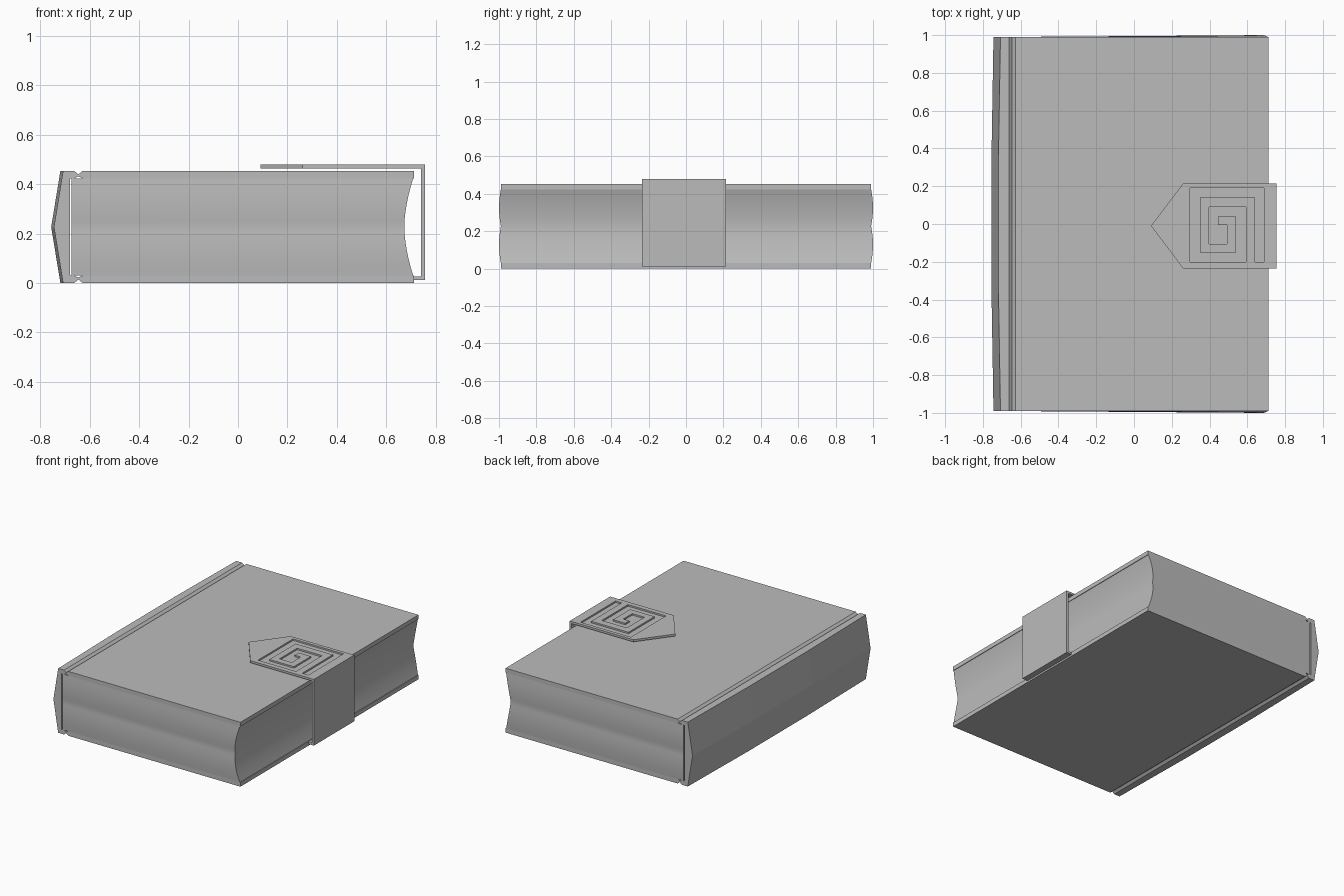
import bpy, bmesh, math

cube = bpy.data.objects.get("Cube")
if cube:
    bpy.data.objects.remove(cube, do_unlink=True)

grey = bpy.data.materials.new("plain grey")
grey.use_nodes = True
COLOUR = (0.5, 0.5, 0.5, 1)
grey.diffuse_color = COLOUR
grey.node_tree.nodes["Principled BSDF"].inputs["Base Color"].default_value = COLOUR


def loft(name, rings, smooth=None):
    """Skin a row of closed rings and cap both ends."""
    bm = bmesh.new()
    rows = [[bm.verts.new(p) for p in ring] for ring in rings]
    for a, b in zip(rows, rows[1:]):
        for i in range(len(a)):
            j = (i + 1) % len(a)
            bm.faces.new((a[i], a[j], b[j], b[i]))
    bm.faces.new(rows[0])
    bm.faces.new(rows[-1])
    bmesh.ops.recalc_face_normals(bm, faces=bm.faces)
    mesh = bpy.data.meshes.new(name)
    bm.to_mesh(mesh)
    bm.free()
    mesh.materials.append(grey)
    ob = bpy.data.objects.new(name, mesh)
    bpy.context.collection.objects.link(ob)
    bpy.ops.object.select_all(action="DESELECT")
    ob.select_set(True)
    bpy.context.view_layer.objects.active = ob
    if smooth:
        bpy.ops.object.shade_smooth_by_angle(angle=math.radians(smooth))
    return ob


def prism_y(name, profile, y0, y1):
    return loft(name, [[(x, y, z) for x, z in profile] for y in (y0, y1)])


def prism_z(name, outline, z0, z1):
    return loft(name, [[(x, y, z) for x, y in outline] for z in (z0, z1)])


H, T, END = 0.453, 0.03, 0.99

# Covers with a V-shaped hinge groove on the outside and inside
cover = [(-0.705, H), (-0.662, H), (-0.645, H - 0.014), (-0.628, H), (0.712, H),
         (0.712, H - T), (-0.628, H - T), (-0.645, H - T + 0.008),
         (-0.662, H - T), (-0.705, H - T)]
prism_y("top_cover", cover, -END, END)
prism_y("bottom_cover", [(x, H - z) for x, z in cover], -END, END)

# Page block: hollow fore edge, gently rippled head and tail
rings = []
STEPS = 20
for k in range(STEPS + 1):
    u = k / STEPS
    z = T + u * (H - 2 * T)
    fore = 0.672 + 0.036 * abs(2 * u - 1) ** 1.7
    y = END + 0.01 * abs(math.sin(2 * math.pi * u))
    rings.append([(-0.672, -END, z), (fore, -y, z), (fore, y, z), (-0.672, END, z)])
loft("pages", rings, 30)

# Spine: ridged along its length, slightly fuller in the middle third
spine = []
for y, bulge in ((-END, 0), (-0.33, 0.011), (0.33, 0.011), (END, 0)):
    edge = -0.707 - bulge
    spine.append([(edge, y, H), (-0.744 - bulge, y, H / 2), (edge, y, 0),
                  (-0.703, y, 0), (-0.703, y, T), (-0.68, y, T),
                  (-0.68, y, H - T), (-0.703, y, H - T), (-0.703, y, H)])
loft("spine", spine)

# Clasp: pointed plate on top, side band and a short hook below
Y0, Y1 = -0.235, 0.215
plate = prism_z("clasp_plate", [(0.09, -0.01), (0.26, Y0), (0.755, Y0),
                                (0.755, Y1), (0.26, Y1)], 0.463, 0.478)
prism_y("clasp_band", [(0.755, 0.463), (0.739, 0.463), (0.739, 0.027),
                       (0.712, 0.027), (0.712, 0.012), (0.755, 0.012)], Y0, Y1)

# Square spiral channel sunk into the plate
spiral = [(0.54, 0.04), (0.54, -0.15), (0.35, -0.15), (0.35, 0.14), (0.64, 0.14),
          (0.64, -0.20), (0.688, -0.20), (0.688, 0.19), (0.296, 0.19),
          (0.296, -0.20), (0.592, -0.20), (0.592, 0.09), (0.397, 0.09),
          (0.397, -0.105), (0.492, -0.105), (0.492, -0.005), (0.445, -0.005),
          (0.445, 0.04)]
cutter = prism_z("spiral_cutter", spiral, 0.467, 0.50)
cutter.hide_render = True
bpy.context.view_layer.objects.active = plate
cut = plate.modifiers.new("spiral", "BOOLEAN")
cut.operation = "DIFFERENCE"
cut.solver = "EXACT"
cut.object = cutter
bpy.ops.object.modifier_apply(modifier=cut.name)
bpy.data.objects.remove(cutter, do_unlink=True)
